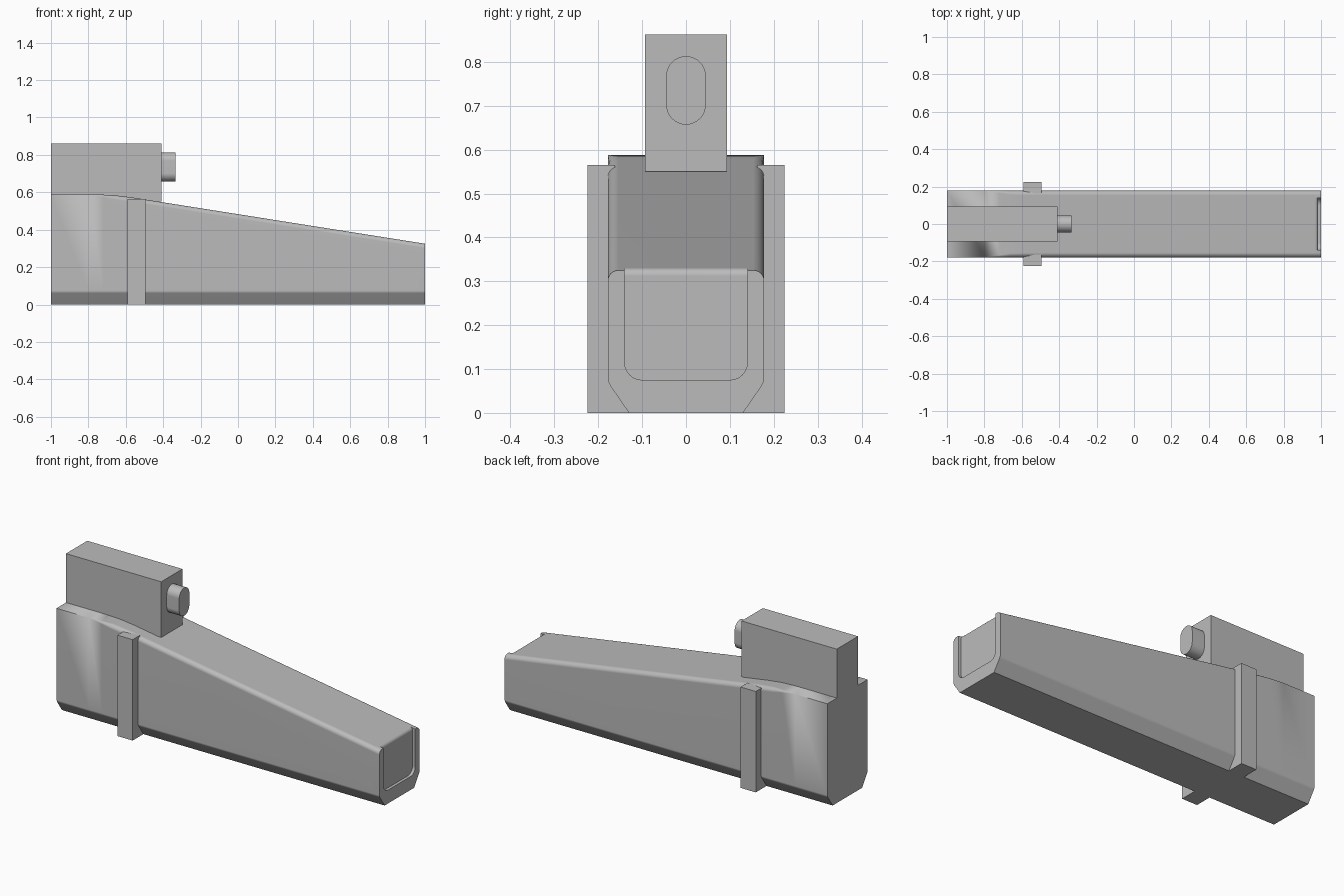
import bpy, bmesh
from math import pi, sin, cos, radians

if "Cube" in bpy.data.objects:
    bpy.data.objects.remove(bpy.data.objects["Cube"], do_unlink=True)

GREY = (0.5, 0.5, 0.5, 1.0)
mat = bpy.data.materials.new("plain grey")
mat.use_nodes = True
mat.diffuse_color = GREY
mat.node_tree.nodes["Principled BSDF"].inputs["Base Color"].default_value = GREY

HALF = 0.178      # half width of the body
ROUND = 0.024     # radius of the upper edges


def loft(name, rings, smooth=False):
    """Skin a list of equal closed rings of points and cap both ends."""
    bm = bmesh.new()
    loops = [[bm.verts.new(p) for p in ring] for ring in rings]
    n = len(loops[0])
    for a, b in zip(loops, loops[1:]):
        for i in range(n):
            j = (i + 1) % n
            bm.faces.new((a[i], a[j], b[j], b[i]))
    bm.faces.new(loops[0][::-1])
    bm.faces.new(loops[-1])
    bmesh.ops.remove_doubles(bm, verts=bm.verts, dist=1e-5)
    bmesh.ops.recalc_face_normals(bm, faces=bm.faces)
    mesh = bpy.data.meshes.new(name)
    bm.to_mesh(mesh)
    bm.free()
    mesh.materials.append(mat)
    obj = bpy.data.objects.new(name, mesh)
    bpy.context.collection.objects.link(obj)
    if smooth:
        bpy.ops.object.select_all(action='DESELECT')
        obj.select_set(True)
        bpy.context.view_layer.objects.active = obj
        bpy.ops.object.shade_smooth_by_angle(angle=radians(30))
        mod = obj.modifiers.new("flat sides", 'WEIGHTED_NORMAL')
        mod.keep_sharp = True
    return obj


def prism(name, profile, x0, x1, smooth=False):
    return loft(name, [[(x, y, z) for y, z in profile] for x in (x0, x1)], smooth)


def arc(cy, cz, r, a0, a1, steps=6):
    return [(cy + r * cos(a0 + (a1 - a0) * i / steps),
             cz + r * sin(a0 + (a1 - a0) * i / steps)) for i in range(steps + 1)]


def mirrored(half):
    return half + [(-y, z) for y, z in reversed(half)]


def slope(x):
    return 0.325 + 0.158 * (1 - x)


def outer_half(top, r):
    """Half cross-section: chamfered below, rounded above."""
    return [(0.13, 0), (0.172, 0.061), (HALF, 0.074)] + arc(HALF - r, top - r, r, 0, pi / 2)


def section(x, top, r):
    return [(x, y, z) for y, z in mirrored(outer_half(top, r))]


# Tapered body: square-edged rear, rounded edges towards the front
rings = [section(-1, 0.588, 0), section(-0.8, 0.588, 0),
         section(-0.72, 0.587, ROUND * 0.5), section(-0.66, 0.584, ROUND * 0.9),
         section(-0.58, slope(-0.58), ROUND)]
# Front end rolls over from the top into the recessed face
ROLL = 0.018
for i in range(6):
    a = pi / 2 * i / 5
    rings.append(section(0.966 + ROLL * sin(a), slope(0.966) - ROLL * (1 - cos(a)), ROUND))
loft("body", rings, smooth=True)

# U-shaped rim around the shallow front recess
def rim_ring(x):
    half = outer_half(slope(x), ROUND)
    inner = [(0.14, slope(x))] + arc(0.10, 0.115, 0.04, 0, -pi / 2)
    half = half + inner
    # walk the right side up and inside, then the left side back out
    return [(x, y, z) for y, z in mirrored(half)]

loft("front_rim", [rim_ring(0.96), rim_ring(1.0)], smooth=True)

# Vertical side bars
BAR = [(0.13, 0), (0.225, 0), (0.225, 0.565), (0.162, 0.565), (0.162, 0.1)]
for side, name in ((1, "left_bar"), (-1, "right_bar")):
    prism(name, [(side * y, z) for y, z in BAR], -0.59, -0.495)

# Block on top of the rear
prism("top_block", mirrored([(0.094, 0.55), (0.094, 0.862)]), -1, -0.41)

# Rounded lug on the front of the block
lug = arc(0, 0.768, 0.045, 0, pi, 16) + arc(0, 0.702, 0.045, pi, 2 * pi, 16)
prism("lug", lug, -0.42, -0.333, smooth=True)
